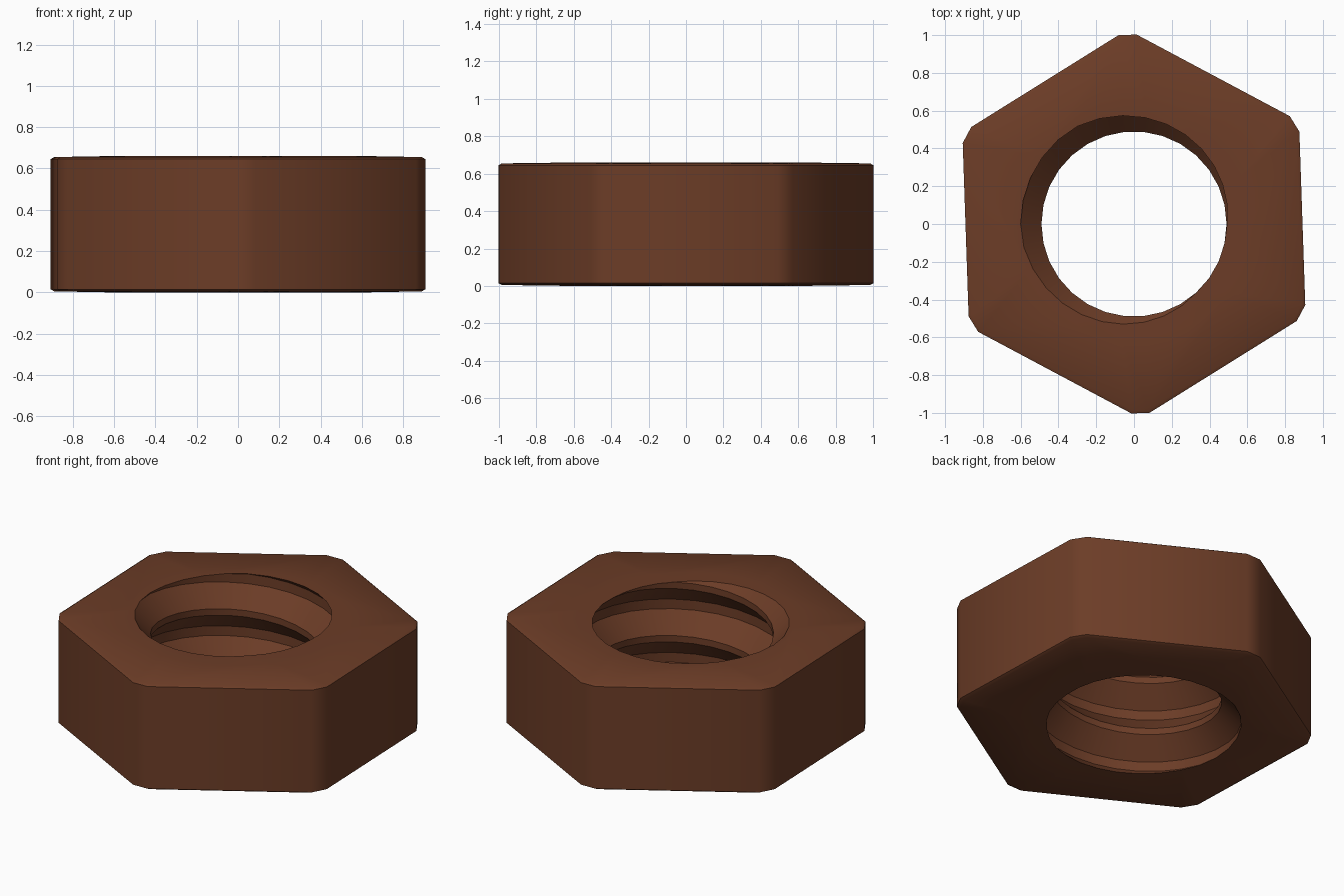
import bpy, bmesh, math

if "Cube" in bpy.data.objects:
    bpy.data.objects.remove(bpy.data.objects["Cube"])

H, PITCH, SEG = 0.66, 0.33, 30
R_IN, R_OUT = 0.49, 0.60
PHASE = math.radians(335)          # angle at which a thread ridge meets the top
# thread profile over one pitch: (fraction of pitch, radius)
PROFILE = [(0.0, R_IN), (0.12, R_IN), (0.47, R_OUT), (0.65, R_OUT)]

bm = bmesh.new()


def ring(points):
    """Closed loop of vertices; returns the vertices."""
    return [bm.verts.new(p) for p in points]


def skin(a, b):
    n = len(a)
    for i in range(n):
        j = (i + 1) % n
        bm.faces.new((a[i], a[j], b[j], b[i]))


def hexagon(scale, z):
    """Hexagon with each corner cut by a short edge."""
    pts = []
    for k in range(6):
        for deg in (29.2, 34.7):
            a = math.radians(deg + 60 * k)
            pts.append((scale * math.cos(a), scale * math.sin(a), z))
    return ring(pts)


def circle(r, z):
    return ring([(r * math.cos(2 * math.pi * i / SEG),
                  r * math.sin(2 * math.pi * i / SEG), z) for i in range(SEG)])


def radius_at(u):
    """Thread radius at a fraction of the pitch."""
    u %= 1.0
    pts = PROFILE + [(1.0, R_IN)]
    for (u0, r0), (u1, r1) in zip(pts, pts[1:]):
        if u <= u1:
            return r0 + (r1 - r0) * (u - u0) / (u1 - u0)
    return R_IN


# outer hexagonal wall with narrow chamfers
loops = [hexagon(0.985, 0.005), hexagon(1.003, 0.015),
         hexagon(1.003, H - 0.015), hexagon(0.985, H - 0.005)]
for a, b in zip(loops, loops[1:]):
    skin(a, b)

# threaded bore: helical rows clipped at the top and bottom faces
cols = []
for i in range(SEG + 1):
    ang = 2 * math.pi * i / SEG
    lift = H + PITCH * (ang - PHASE) / (2 * math.pi)
    col = []
    for k in range(-4, 4):
        for u, _ in PROFILE:
            z = min(H, max(0.0, lift + (k + u - 0.06) * PITCH))
            r = radius_at((z - lift) / PITCH + 0.06)
            col.append(bm.verts.new((r * math.cos(ang), r * math.sin(ang), z)))
    cols.append(col)
for a, b in zip(cols, cols[1:]):
    for k in range(len(a) - 1):
        bm.faces.new((a[k], a[k + 1], b[k + 1], b[k]))
bottom_rim = [c[0] for c in cols[:-1]]
top_rim = [c[-1] for c in cols[:-1]]

# flat rings round the bore, then the faintly sloping end faces
for rim, edge, z in ((bottom_rim, loops[0], 0.0), (top_rim, loops[-1], H)):
    flat = circle(0.615, z)
    skin(rim, flat)
    n, m = len(flat), len(edge)
    # walk both loops by angle, adding one triangle at a time
    def turn(v):
        return math.atan2(v.co.y, v.co.x) % (2 * math.pi)
    i = j = 0
    while i < n or j < m:
        next_flat = turn(flat[(i + 1) % n]) + (2 * math.pi if i + 1 >= n else 0)
        next_edge = turn(edge[(j + 1) % m]) + (2 * math.pi if j + 1 >= m else 0)
        if j >= m or (i < n and next_flat <= next_edge):
            bm.faces.new((flat[i % n], flat[(i + 1) % n], edge[j % m]))
            i += 1
        else:
            bm.faces.new((edge[j % m], edge[(j + 1) % m], flat[i % n]))
            j += 1

bmesh.ops.remove_doubles(bm, verts=bm.verts, dist=0.0004)
bmesh.ops.dissolve_degenerate(bm, edges=bm.edges, dist=0.0004)
bmesh.ops.recalc_face_normals(bm, faces=bm.faces)

mesh = bpy.data.meshes.new("hex_nut")
bm.to_mesh(mesh)
bm.free()
nut = bpy.data.objects.new("hex_nut", mesh)
bpy.context.collection.objects.link(nut)

# one brown material
brown = bpy.data.materials.new("rust_brown")
brown.diffuse_color = (0.15, 0.046, 0.02, 1)
brown.use_nodes = True
brown.node_tree.nodes["Principled BSDF"].inputs["Base Color"].default_value = brown.diffuse_color
mesh.materials.append(brown)

bpy.context.view_layer.objects.active = nut
nut.select_set(True)
bpy.ops.object.shade_smooth_by_angle(angle=math.radians(38))
